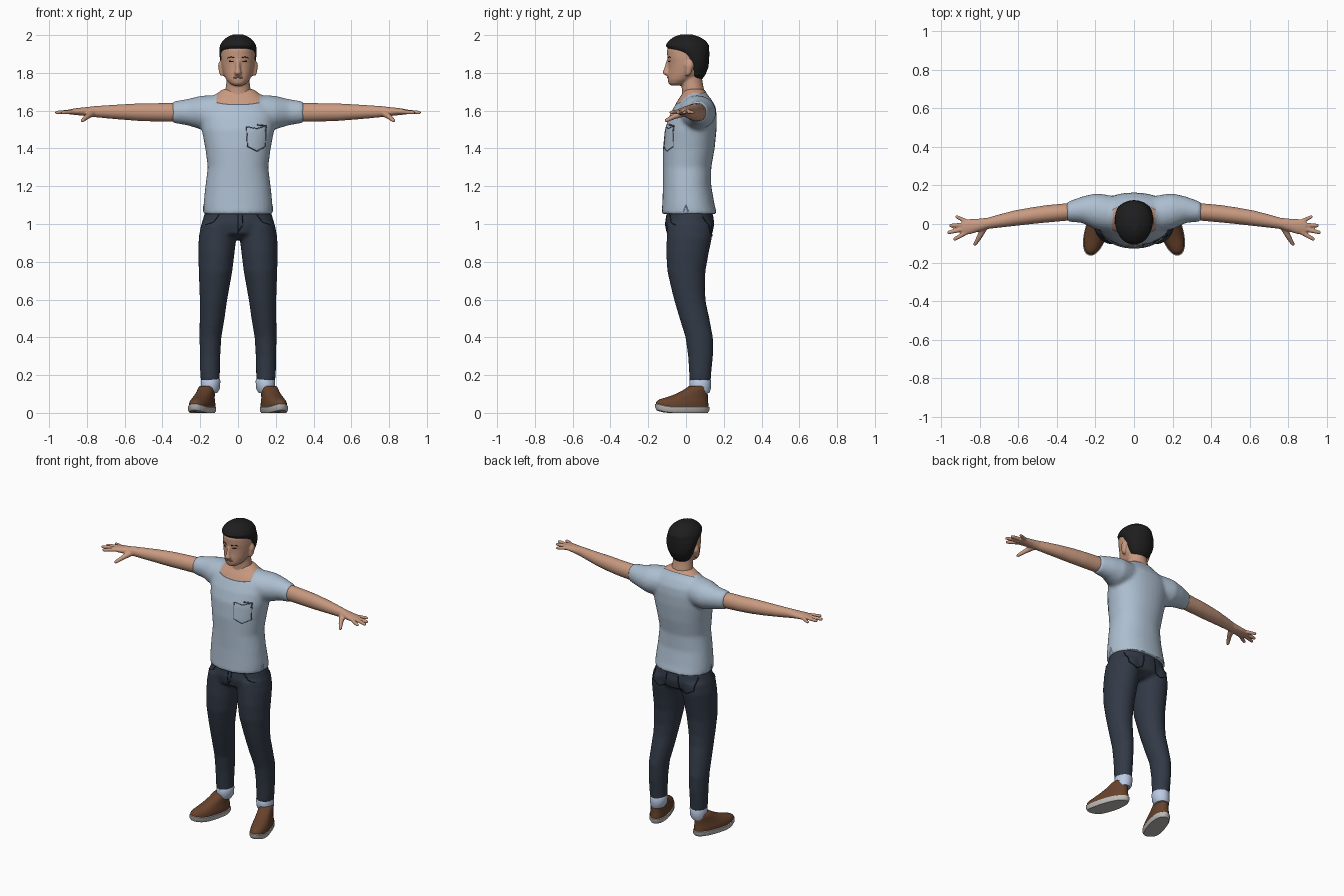
import bpy, bmesh, math
from mathutils import Vector, Matrix
from mathutils.bvhtree import BVHTree

old = bpy.data.objects.get("Cube")
if old:
    bpy.data.objects.remove(old, do_unlink=True)


def material(name, r, g, b):
    m = bpy.data.materials.new(name)
    m.use_nodes = True
    m.diffuse_color = (r, g, b, 1)
    node = m.node_tree.nodes["Principled BSDF"]
    node.inputs["Base Color"].default_value = (r, g, b, 1)
    node.inputs["Roughness"].default_value = 0.8
    return m


SKIN = material("skin", 0.58, 0.32, 0.215)
LIPS = material("lips", 0.42, 0.19, 0.14)
HAIR = material("black hair", 0.013, 0.013, 0.013)
SHIRT = material("pale blue cotton", 0.42, 0.52, 0.635)
STITCH = material("grey stitching", 0.10, 0.12, 0.15)
DENIM = material("dark denim", 0.032, 0.042, 0.062)
DENIM_SEAM = material("denim seam", 0.008, 0.010, 0.016)
CUFF = material("light cuff", 0.50, 0.60, 0.78)
LEATHER = material("brown leather", 0.135, 0.055, 0.025)
RUBBER = material("grey rubber", 0.52, 0.50, 0.48)


def loft(bm, rings, axis="z", s=1, n=32, power=2.0):
    """Closed skin over ovals; ring = (along, centre1, centre2, radius1, radius2)."""
    loops = []
    for t, c1, c2, r1, r2 in rings:
        loop = []
        for i in range(n):
            a = math.tau * i / n
            c, d = math.cos(a), math.sin(a)
            u = c1 + r1 * math.copysign(abs(c) ** (2 / power), c)
            v = c2 + r2 * math.copysign(abs(d) ** (2 / power), d)
            co = (u, v, t) if axis == "z" else (t, u, v)
            loop.append(bm.verts.new((co[0] * s, co[1], co[2])))
        loops.append(loop)
    for a, b in zip(loops, loops[1:]):
        for i in range(n):
            j = (i + 1) % n
            bm.faces.new((a[i], a[j], b[j], b[i]))
    bm.faces.new(loops[0])
    bm.faces.new(loops[-1])


def tube(bm, p, q, r1, r2, s=1):
    """Tapered finger with a round tip."""
    p, q = Vector((p[0] * s, *p[1:])), Vector((q[0] * s, *q[1:]))
    turn = (q - p).to_track_quat("Z", "Y").to_matrix().to_4x4()
    bmesh.ops.create_cone(bm, cap_ends=True, segments=14, radius1=r1, radius2=r2,
                          depth=(q - p).length, matrix=Matrix.Translation((p + q) / 2) @ turn)
    bmesh.ops.create_icosphere(bm, subdivisions=2, radius=r2, matrix=Matrix.Translation(q))


def build(name, bm, mats, voxel=0, smooth=4):
    """Turn a bmesh into an object, fusing overlapping volumes when voxel is set."""
    bmesh.ops.recalc_face_normals(bm, faces=bm.faces[:])
    me = bpy.data.meshes.new(name)
    bm.to_mesh(me)
    bm.free()
    ob = bpy.data.objects.new(name, me)
    bpy.context.collection.objects.link(ob)
    if voxel:
        mod = ob.modifiers.new("fuse", "REMESH")
        mod.mode, mod.voxel_size = "VOXEL", voxel
        mod = ob.modifiers.new("soften", "SMOOTH")
        mod.factor, mod.iterations = 0.5, smooth
        deps = bpy.context.evaluated_depsgraph_get()
        baked = bpy.data.meshes.new_from_object(ob.evaluated_get(deps))
        ob.modifiers.clear()
        ob.data = baked
    ob.data.materials.clear()
    for m in mats:
        ob.data.materials.append(m)
    bpy.ops.object.select_all(action="DESELECT")
    ob.select_set(True)
    bpy.context.view_layer.objects.active = ob
    bpy.ops.object.shade_smooth_by_angle(angle=math.radians(50))
    return ob


def surface(ob):
    return BVHTree.FromPolygons([v.co for v in ob.data.vertices],
                                [p.vertices[:] for p in ob.data.polygons])


def seam(name, tree, pts, side, mat, width=0.0025):
    """Thin line laid on a surface, seen from the given side."""
    side = Vector(side)
    flat = [Vector((0, a, z)) if side.x else Vector((a, 0, z)) for a, z in pts]
    path = []
    for p, q in zip(flat, flat[1:]):
        for i in range(9):
            hit = tree.ray_cast(p.lerp(q, i / 8) + side * 0.6, -side)[0]
            if hit:
                path.append(hit)
    cu = bpy.data.curves.new(name, "CURVE")
    cu.dimensions, cu.bevel_depth, cu.bevel_resolution = "3D", width, 1
    sp = cu.splines.new("POLY")
    sp.points.add(len(path) - 1)
    for pt, co in zip(sp.points, path):
        pt.co = (*co, 1)
    cu.materials.append(mat)
    bpy.context.collection.objects.link(bpy.data.objects.new(name, cu))


SIDES = (("left", 1), ("right", -1))
FRONT, BACK = (0, -1, 0), (0, 1, 0)

# Shirt: torso and both sleeves fused
bm = bmesh.new()
torso = [(1.052, .018, .184, .147), (1.1, .013, .183, .139), (1.2, .006, .173, .128),
         (1.3, .006, .160, .128), (1.4, .015, .173, .137), (1.5, .025, .192, .137),
         (1.57, .037, .20, .126), (1.62, .047, .19, .110), (1.66, .047, .155, .088),
         (1.69, .045, .115, .064), (1.715, .045, .08, .055)]
loft(bm, [(z, 0, cy, rx, ry) for z, cy, rx, ry in torso], power=2.2)
for _, s in SIDES:
    loft(bm, [(.08, .05, 1.60, .09, .08), (.15, .058, 1.592, .095, .09),
              (.2, .066, 1.59, .093, .088), (.27, .074, 1.592, .068, .069),
              (.35, .063, 1.592, .050, .056)], "x", s)
shirt = build("shirt", bm, [SHIRT, STITCH, SKIN], 0.011, 5)

# Neckline: two tilted cuts give a thin trim and bare skin above it
bm = bmesh.new()
bm.from_mesh(shirt.data)
tilt = Vector((0, -0.42, 1)).normalized()
base = Vector((0, -0.07, 1.628))
for drop in (0, 0.004):
    bmesh.ops.bisect_plane(bm, geom=bm.verts[:] + bm.edges[:] + bm.faces[:],
                           plane_co=base - tilt * drop, plane_no=tilt)
for f in bm.faces:
    c = f.calc_center_median()
    h = (c - base).dot(tilt)
    if abs(c.x) < 0.11 and c.z > 1.6 and h > -0.004:
        f.material_index = 2 if h > 0 else 1
bm.to_mesh(shirt.data)
bm.free()

# Chest pocket and side slits
tree = surface(shirt)
seam("chest_pocket", tree, [(.045, 1.515), (.05, 1.41), (.10, 1.385), (.145, 1.41),
                            (.15, 1.52), (.10, 1.505), (.045, 1.515)], FRONT, STITCH)
seam("pocket_fold", tree, [(.10, 1.525), (.15, 1.52), (.145, 1.49)], FRONT, STITCH, .004)
for side, s in SIDES:
    seam(side + "_hem_slit", tree, [(-.015, 1.062), (0, 1.10), (.012, 1.062)], (s, 0, 0), CUFF)

# Jeans: hips and both legs fused
bm = bmesh.new()
loft(bm, [(1.075, 0, .02, .172, .118), (1.0, 0, .02, .193, .130), (.95, 0, .02, .197, .120),
          (.92, 0, .02, .15, .07)], power=2.2)
leg = [(1.0, .1, .02, .095, .12), (.93, .108, .018, .1, .12), (.85, .114, .008, .096, .113),
       (.75, .119, .002, .089, .101), (.65, .126, .012, .078, .088), (.58, .131, .024, .071, .082),
       (.5, .137, .045, .066, .079), (.4, .146, .070, .058, .073), (.3, .148, .077, .054, .066),
       (.2, .148, .075, .052, .058), (.165, .146, .075, .050, .056)]
for _, s in SIDES:
    loft(bm, leg, s=s)
jeans = build("jeans", bm, [DENIM], 0.010, 5)
tree = surface(jeans)
seam("fly", tree, [(0, 1.05), (0, .95)], FRONT, DENIM_SEAM)
seam("fly_stitch", tree, [(.025, 1.05), (.022, .99), (0, .96)], FRONT, DENIM_SEAM)
for side, s in SIDES:
    seam(side + "_back_pocket", tree, [(.04 * s, 1.04), (.05 * s, .96), (.095 * s, .935),
                                       (.145 * s, .96), (.155 * s, 1.04)], BACK, DENIM_SEAM, .003)
    seam(side + "_front_pocket", tree, [(.10 * s, 1.05), (.13 * s, 1.01), (.175 * s, .995)],
         FRONT, DENIM_SEAM)

# Arms and hands
arm = [(.30, .066, 1.592, .044, .046), (.36, .061, 1.591, .045, .050), (.45, .053, 1.591, .045, .048),
       (.53, .043, 1.592, .043, .046), (.62, .03, 1.593, .040, .040), (.70, .015, 1.594, .034, .034),
       (.76, .003, 1.595, .029, .029), (.80, -.005, 1.595, .033, .024), (.85, -.014, 1.595, .039, .019),
       (.89, -.018, 1.594, .037, .014)]
fingers = [((.86, .010), (.918, .037), .009), ((.87, -.004), (.948, -.008), .010),
           ((.87, -.022), (.960, -.044), .010), ((.86, -.038), (.928, -.078), .010)]
for side, s in SIDES:
    bm = bmesh.new()
    loft(bm, arm, "x", s)
    for (x1, y1), (x2, y2), r in fingers:
        tube(bm, (x1, y1, 1.595), (x2, y2, 1.590), r + .003, r, s)
    tube(bm, (.77, -.005, 1.59), (.80, -.065, 1.568), .020, .014, s)
    tube(bm, (.80, -.065, 1.568), (.823, -.104, 1.548), .014, .010, s)
    build(side + "_arm", bm, [SKIN], 0.005, 3)

# Head with neck, nose and ears
bm = bmesh.new()
skull = [(1.733, -.055, .026, .026), (1.745, -.042, .046, .051), (1.765, -.025, .063, .072),
         (1.79, -.003, .076, .094), (1.82, .005, .084, .099), (1.85, .008, .089, .102),
         (1.88, .008, .091, .107), (1.92, .006, .089, .107), (1.95, .005, .08, .095),
         (1.98, .005, .05, .065)]
neck = [(1.63, .045, .08, .07), (1.70, .038, .068, .060), (1.75, .032, .062, .056),
        (1.81, .025, .06, .055)]
nose = [(1.785, -.092, .014, .014), (1.799, -.102, .019, .024), (1.825, -.098, .012, .018),
        (1.865, -.092, .010, .012)]
for part in (skull, neck, nose):
    loft(bm, [(z, 0, cy, rx, ry) for z, cy, rx, ry in part])
for _, s in SIDES:
    loft(bm, [(1.785, .085, .008, .008, .010), (1.80, .09, .012, .010, .016),
              (1.84, .094, .018, .012, .023), (1.862, .092, .02, .007, .014)], s=s)
head = build("head", bm, [SKIN], 0.006, 3)
tree = surface(head)
seam("mouth", tree, [(-.026, 1.773), (0, 1.776), (.026, 1.773)], FRONT, LIPS, .004)
for side, s in SIDES:
    seam(side + "_eye", tree, [(.024 * s, 1.860), (.045 * s, 1.861)], FRONT, HAIR, .004)
    seam(side + "_eyebrow", tree, [(.018 * s, 1.880), (.038 * s, 1.885), (.054 * s, 1.879)],
         FRONT, HAIR, .0025)

# Hair: cap that sits back from the face lower down
bm = bmesh.new()
cap = [(1.765, .045, .045, .04), (1.79, .052, .068, .051), (1.83, .055, .085, .064),
       (1.87, .050, .096, .073), (1.905, .035, .099, .089), (1.925, .015, .099, .108),
       (1.945, .007, .096, .116), (1.97, .006, .082, .099), (1.99, .004, .057, .070),
       (2.003, .002, .027, .034)]
loft(bm, [(z, 0, cy, rx, ry) for z, cy, rx, ry in cap])
build("hair", bm, [HAIR], 0.007, 3)

# Shoes with soles, and cuffs at the ankles
sole = [(0, 0, 0, .053, .140), (.012, 0, 0, .060, .148), (.03, 0, 0, .060, .149), (.034, 0, 0, .054, .143)]
upper = [(.028, 0, 0, .055, .144), (.045, 0, .001, .056, .143), (.062, 0, .008, .053, .133),
         (.078, 0, .024, .049, .116), (.095, 0, .046, .046, .094), (.115, 0, .068, .044, .071),
         (.135, 0, .084, .042, .054), (.142, 0, .086, .036, .047)]
for side, s in SIDES:
    for name, rings, mat in (("_sole", sole, RUBBER), ("_shoe", upper, LEATHER)):
        bm = bmesh.new()
        loft(bm, rings, power=2.2, n=40)
        for v in bm.verts:
            v.co.z += 1.8 * max(0, -v.co.y - .05) ** 2
        bm.transform(Matrix.Translation((.19 * s, -.02, 0)) @ Matrix.Rotation(.3 * s, 4, "Z"))
        build(side + name, bm, [mat])
    bm = bmesh.new()
    loft(bm, [(.105, .150, .077, .040, .046), (.125, .147, .076, .050, .055),
              (.17, .145, .075, .052, .058), (.182, .145, .075, .047, .052)], s=s)
    build(side + "_cuff", bm, [CUFF])
